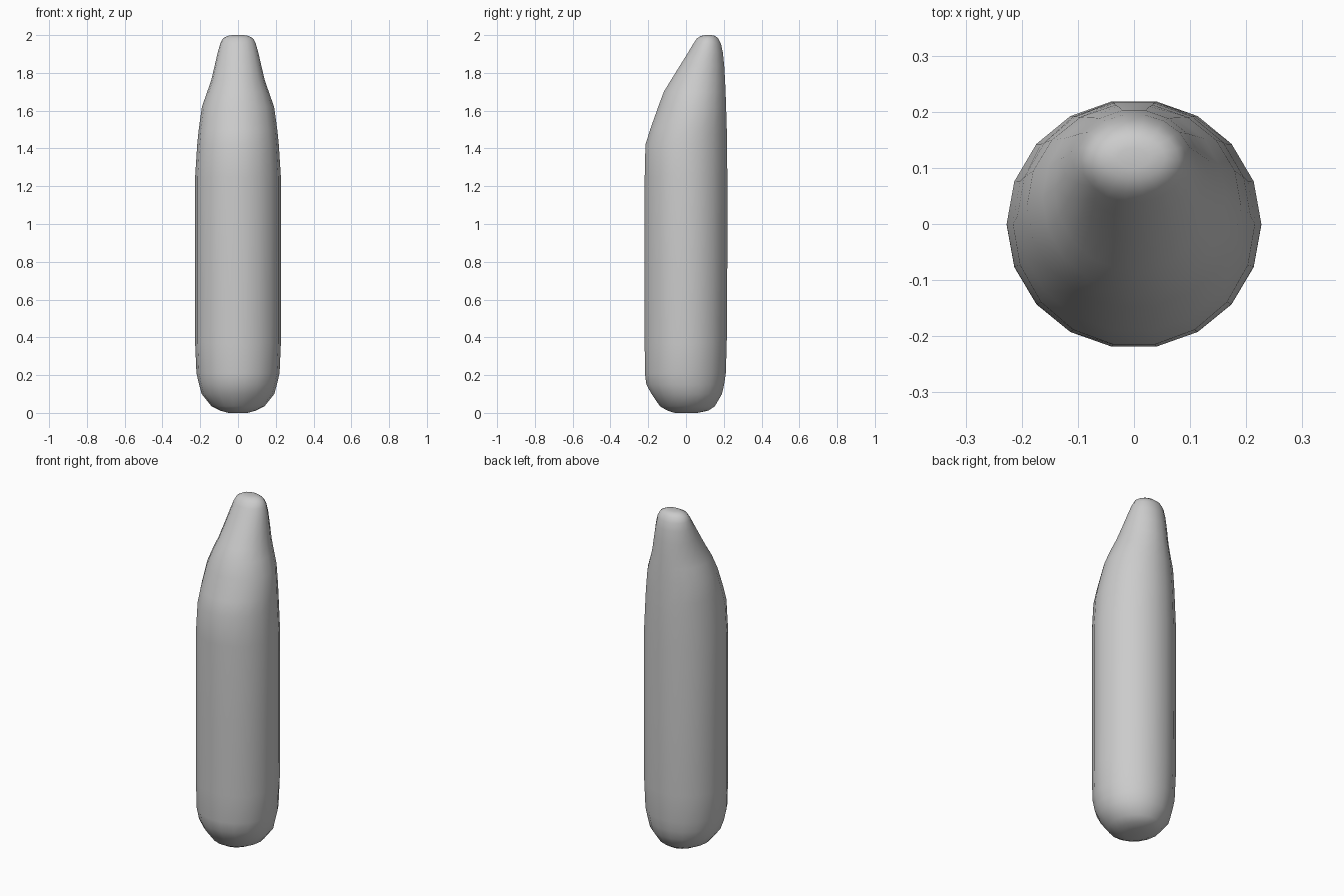
import bpy, bmesh, math

SIDES = 18
# body sections: height, half width, front y, back y
SECTIONS = [
    (0.00, 0.050, -0.060, 0.060),
    (0.012, 0.095, -0.100, 0.120),
    (0.035, 0.140, -0.140, 0.155),
    (0.10, 0.192, -0.185, 0.193),
    (0.15, 0.206, -0.213, 0.205),
    (0.21, 0.220, -0.221, 0.214),
    (0.37, 0.227, -0.222, 0.219),
    (0.80, 0.227, -0.222, 0.222),
    (1.25, 0.227, -0.222, 0.222),
    (1.42, 0.216, -0.218, 0.221),
    (1.50, 0.208, -0.193, 0.219),
    (1.62, 0.191, -0.150, 0.215),
    (1.70, 0.163, -0.120, 0.212),
    (1.76, 0.142, -0.083, 0.209),
    (1.84, 0.123, -0.033, 0.204),
    (1.91, 0.107, 0.011, 0.196),
    (1.955, 0.094, 0.038, 0.186),
    (1.982, 0.080, 0.056, 0.172),
    (1.996, 0.055, 0.080, 0.155),
    (2.00, 0.030, 0.100, 0.135),
]

# tapered pod lofted through oval rings
bm = bmesh.new()
rings = []
for z, w, front, back in SECTIONS:
    mid, half = (front + back) / 2, (back - front) / 2
    rings.append([bm.verts.new((w * math.cos(a), mid + half * math.sin(a), z))
                  for a in (2 * math.pi * i / SIDES for i in range(SIDES))])
for low, high in zip(rings, rings[1:]):
    for i in range(SIDES):
        j = (i + 1) % SIDES
        bm.faces.new((low[i], low[j], high[j], high[i]))
bm.faces.new(rings[0][::-1])
bm.faces.new(rings[-1])
bmesh.ops.recalc_face_normals(bm, faces=bm.faces)
for f in bm.faces:
    f.smooth = True

mesh = bpy.data.meshes.new("tapered_body")
bm.to_mesh(mesh)
bm.free()
body = bpy.data.objects.new("tapered_body", mesh)
bpy.context.collection.objects.link(body)
